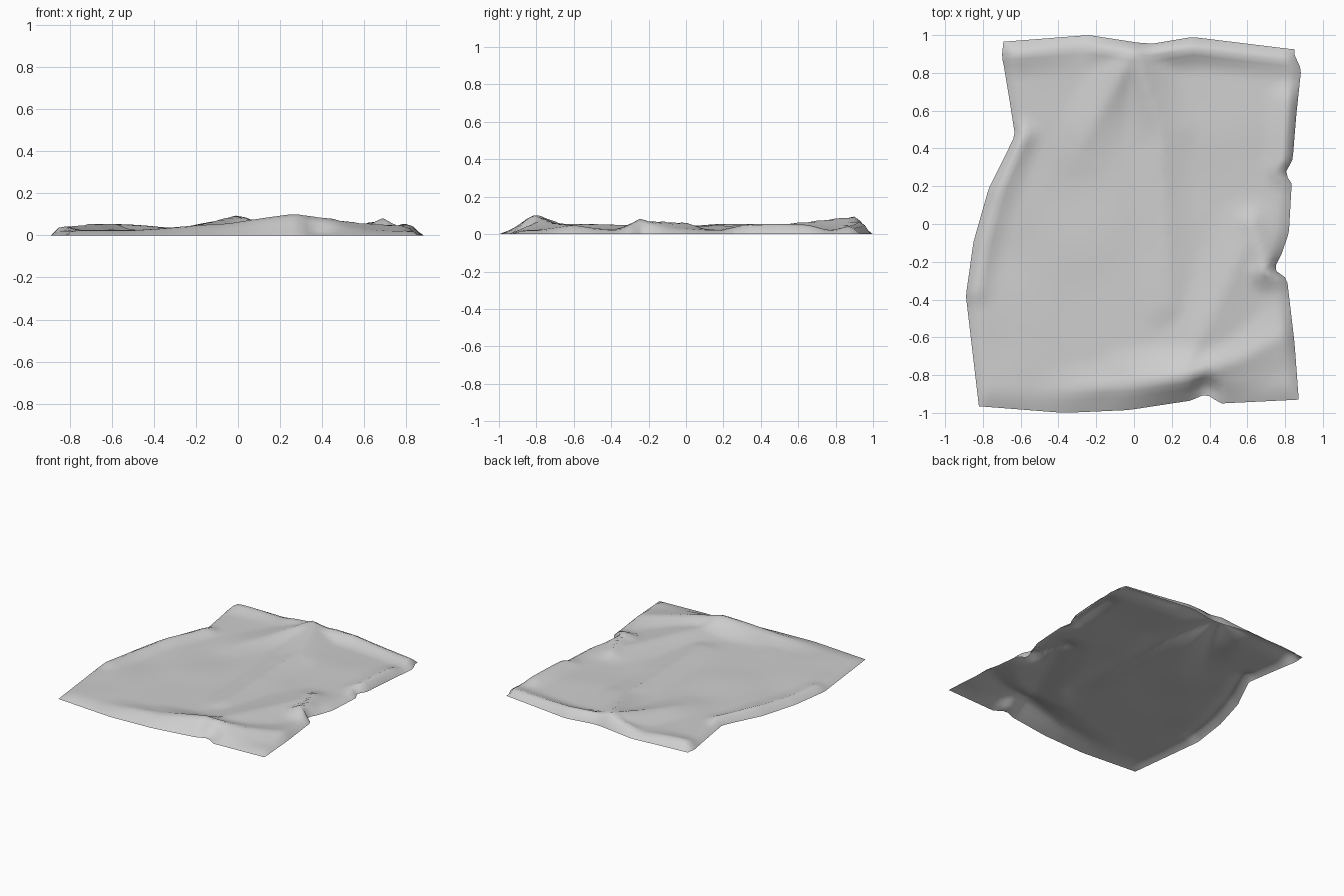
import bpy
import bmesh
from mathutils import Vector, noise

cube = bpy.data.objects.get("Cube")
if cube:
    bpy.data.objects.remove(cube, do_unlink=True)

# Ragged outline: (y, x) along the sides, (x, y) along the ends
SIDE_RIGHT = [(-.97, -.82), (-.38, -.89), (-.1, -.85), (.18, -.77), (.46, -.63),
              (.65, -.66), (.83, -.69), (.87, -.7), (.96, -.69)]
SIDE_LEFT = [(-.93, .87), (-.65, .85), (-.3, .81), (-.25, .74), (-.17, .78), (-.05, .82),
             (.22, .835), (.27, .8), (.35, .84), (.6, .86), (.84, .885), (.92, .85)]
END_FRONT = [(-.82, -.965), (-.37, -1), (-.03, -.985), (.3, -.935), (.38, -.9),
             (.46, -.95), (.87, -.93)]
END_BACK = [(-.69, .965), (-.24, 1), (.02, .96), (.1, .955), (.31, .99), (.84, .925)]

# Creases: start, end, height at start, height at end, half width
CREASES = [
    # Fan of folds from the back peak
    ((0, .92), (.14, .5), .07, .03, .2),
    ((.14, .5), (.18, -.42), .03, .02, .16),
    ((0, .92), (-.28, .4), .07, .01, .18),
    ((0, .93), (.32, .94), .075, .05, .13),
    ((.32, .94), (.82, .88), .05, .025, .12),
    ((0, .93), (-.28, .93), .075, .01, .14),
    ((-.28, .93), (-.62, .9), .01, .03, .12),
    # Folds around the front peak
    ((.27, -.8), (.33, -.66), .085, .03, .2),
    ((.33, -.66), (.62, -.06), .03, .03, .22),
    ((.27, -.8), (.56, -.72), .085, .035, .18),
    ((.56, -.72), (.78, -.6), .035, .025, .18),
    ((.27, -.8), (-.05, -.85), .085, .035, .2),
    ((-.05, -.85), (-.4, -.88), .035, .01, .14),
    # Puckers along both sides
    ((.68, -.25), (.76, -.23), .06, .05, .13),
    ((.7, -.25), (.62, 0), .055, .04, .13),
    ((.8, .3), (.82, .65), .045, .03, .12),
    ((-.6, .46), (-.74, .1), .042, .025, .11),
    ((-.74, .1), (-.84, -.35), .025, .025, .1),
]
BASE = .023
SIDE_RIM, FRONT_RIM, BACK_RIM = .045, .09, .05
COLS, ROWS = 50, 60


def lookup(table, t):
    """Straight-line interpolation through a table, clamped at its ends."""
    if t <= table[0][0]:
        return table[0][1]
    for (a, p), (b, q) in zip(table, table[1:]):
        if t <= b:
            return p + (q - p) * (t - a) / (b - a)
    return table[-1][1]


def lerp(a, b, t):
    return a + (b - a) * t


def crease_height(point, crease):
    """Height of one tent-shaped crease above a point of the sheet."""
    start, end, high, low, width = crease
    start, end = Vector(start), Vector(end)
    along = end - start
    t = max(0, min(1, (point - start).dot(along) / along.length_squared))
    distance = (point - start - along * t).length
    return lerp(high, low, t) * max(0, 1 - distance / width) ** 1.3


def sheet_point(u, v):
    """Position on the crumpled sheet for grid parameters in the unit square."""
    row = lerp(-.96, .95, v)
    x = lerp(lookup(SIDE_RIGHT, row), lookup(SIDE_LEFT, row), u)
    y = lerp(lookup(END_FRONT, x), lookup(END_BACK, x), v)
    flat = Vector((x, y))
    z = BASE + max(crease_height(flat, c) for c in CREASES)
    z += .008 * noise.noise(Vector((x * 3, y * 3, 1)))
    # Fold in the front end beside the tallest peak
    z -= .05 * max(0, 1 - (flat - Vector((.38, -.88))).length / .1)
    # Borders turn down to the ground
    rim = min(u * 1.65 / SIDE_RIM, (1 - u) * 1.65 / SIDE_RIM,
              v * 1.93 / FRONT_RIM, (1 - v) * 1.93 / BACK_RIM, 1)
    return x, y, max(0, z * rim ** .7)


# One flat grey for the whole sheet
material = bpy.data.materials.new("pale grey")
material.use_nodes = True
grey = (.62, .62, .62, 1)
material.diffuse_color = grey
shader = next(n for n in material.node_tree.nodes if n.type == 'BSDF_PRINCIPLED')
shader.inputs["Base Color"].default_value = grey
shader.inputs["Roughness"].default_value = .9

# Crumpled sheet
bm = bmesh.new()
grid = [[bm.verts.new(sheet_point(i / COLS, j / ROWS)) for i in range(COLS + 1)]
        for j in range(ROWS + 1)]
for lower, upper in zip(grid, grid[1:]):
    for i in range(COLS):
        bm.faces.new((lower[i], lower[i + 1], upper[i + 1], upper[i]))
mesh = bpy.data.meshes.new("crumpled_sheet")
bm.to_mesh(mesh)
bm.free()
mesh.materials.append(material)
sheet = bpy.data.objects.new("crumpled_sheet", mesh)
bpy.context.collection.objects.link(sheet)

# Smooth shading that keeps only the sharpest folds
bpy.ops.object.select_all(action='DESELECT')
sheet.select_set(True)
bpy.context.view_layer.objects.active = sheet
bpy.ops.object.shade_smooth_by_angle(angle=1.4)
